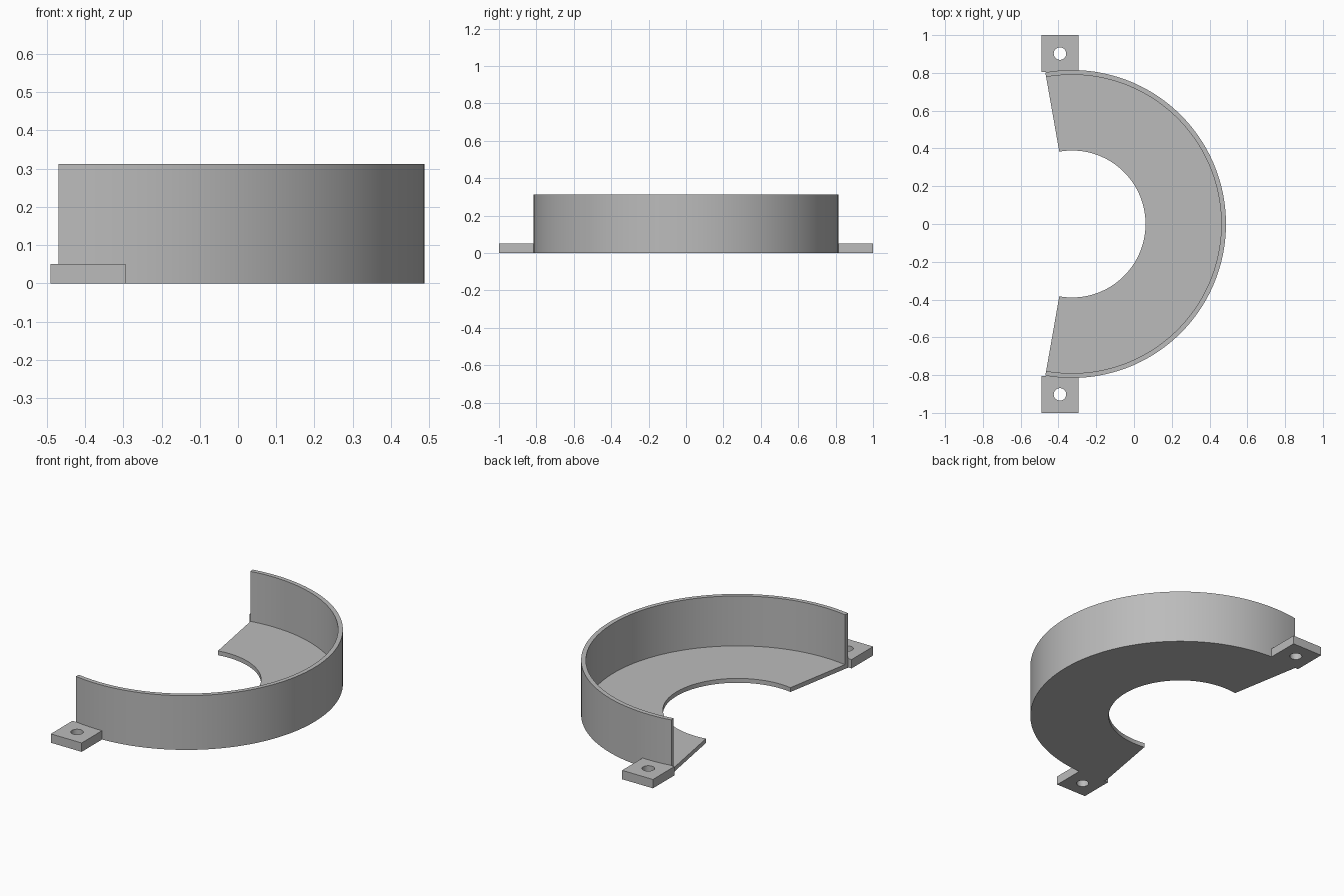
import bpy
import bmesh
from math import cos, sin, radians, pi

cube = bpy.data.objects.get("Cube")
if cube:
    bpy.data.objects.remove(cube, do_unlink=True)

CENTRE_X = -0.328
R_IN, R_WALL, R_OUT = 0.389, 0.79, 0.815
FLOOR, HEIGHT = 0.025, 0.312
HALF_ANGLE, STEPS = radians(100), 120

grey = bpy.data.materials.new("plain grey")
grey.use_nodes = True
colour = (0.5, 0.5, 0.5, 1)
grey.diffuse_color = colour
grey.node_tree.nodes["Principled BSDF"].inputs["Base Color"].default_value = colour


def finish(bm, name):
    """Turn a bmesh into a shaded object."""
    bmesh.ops.recalc_face_normals(bm, faces=bm.faces)
    mesh = bpy.data.meshes.new(name)
    bm.to_mesh(mesh)
    bm.free()
    mesh.materials.append(grey)
    obj = bpy.data.objects.new(name, mesh)
    bpy.context.collection.objects.link(obj)
    bpy.ops.object.select_all(action='DESELECT')
    obj.select_set(True)
    bpy.context.view_layer.objects.active = obj
    bpy.ops.object.shade_smooth_by_angle(angle=radians(30))
    return obj


def skin(bm, loops, closed):
    """Join successive closed loops of vertices with quads."""
    pairs = list(zip(loops, loops[1:]))
    if closed:
        pairs.append((loops[-1], loops[0]))
    for a, b in pairs:
        for i in range(len(a)):
            j = (i + 1) % len(a)
            bm.faces.new((a[i], a[j], b[j], b[i]))


# Curved guard: L-shaped section (floor and outer wall) swept round an arc
section = [(R_IN, 0), (R_OUT, 0), (R_OUT, HEIGHT),
           (R_WALL, HEIGHT), (R_WALL, FLOOR), (R_IN, FLOOR)]
bm = bmesh.new()
loops = []
for s in range(STEPS + 1):
    a = HALF_ANGLE * (2 * s / STEPS - 1)
    loops.append([bm.verts.new((CENTRE_X + r * cos(a), r * sin(a), z))
                  for r, z in section])
skin(bm, loops, closed=False)
bm.faces.new(loops[0])
bm.faces.new(loops[-1])
finish(bm, "curved_guard")


# Mounting tabs: square plates with a round through hole
def mounting_tab(name, y, x=-0.392, half=0.098, hole=0.033, thick=0.051, n=32):
    bm = bmesh.new()

    def ring(z, square):
        verts = []
        for i in range(n):
            c, s = cos(2 * pi * i / n), sin(2 * pi * i / n)
            r = half / max(abs(c), abs(s)) if square else hole
            verts.append(bm.verts.new((x + r * c, y + r * s, z)))
        return verts

    skin(bm, [ring(0, True), ring(thick, True),
              ring(thick, False), ring(0, False)], closed=True)
    return finish(bm, name)


for side, sign in (("front", -1), ("back", 1)):
    mounting_tab(side + "_mounting_tab", sign * 0.902)
